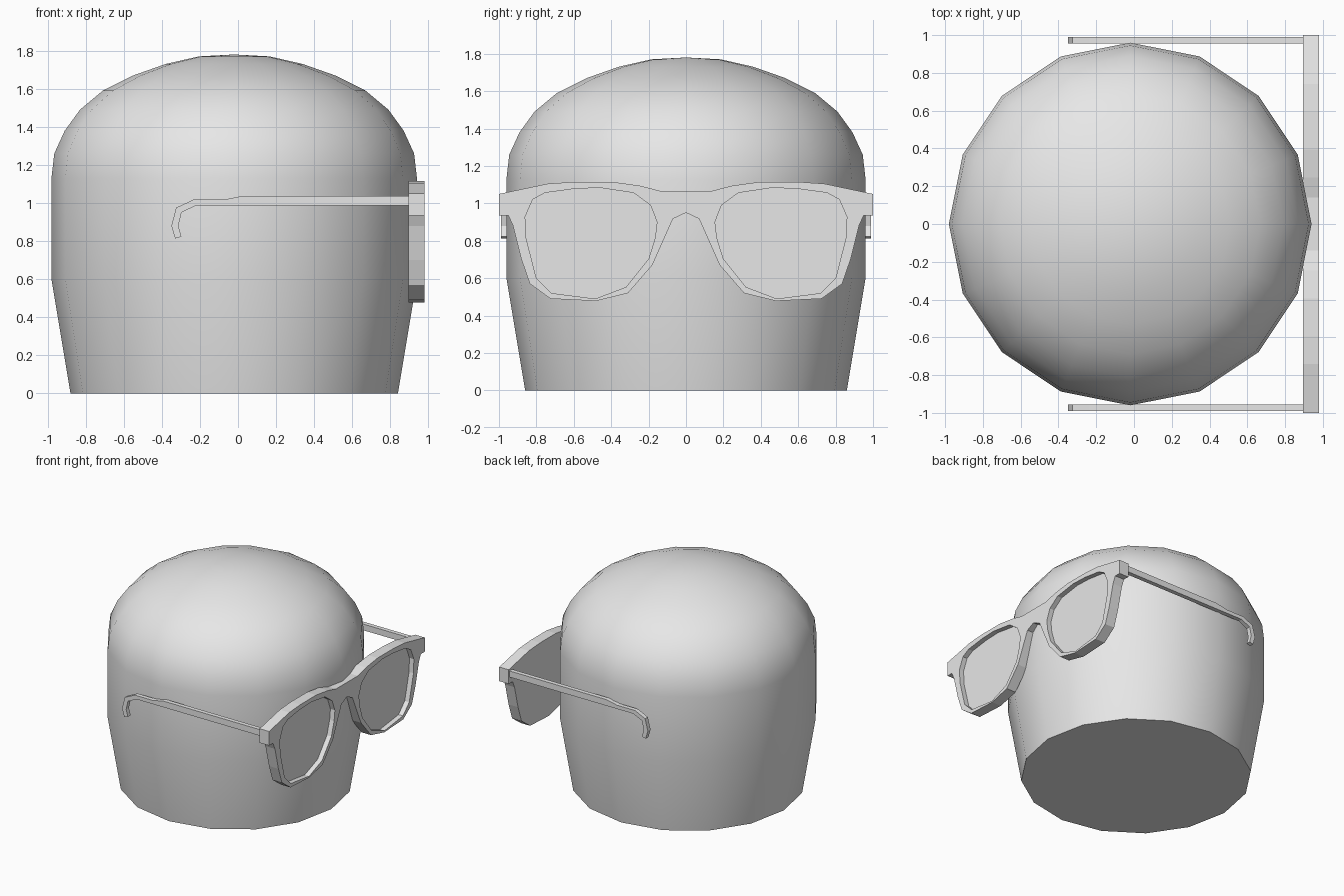
import bpy
import bmesh
import math

cube = bpy.data.objects.get("Cube")
if cube:
    bpy.data.objects.remove(cube, do_unlink=True)

grey = bpy.data.materials.new("plain grey")
grey.use_nodes = True
GREY = (0.8, 0.8, 0.8, 1)
grey.diffuse_color = GREY
grey.node_tree.nodes["Principled BSDF"].inputs["Base Color"].default_value = GREY


def add_object(name, bm):
    bmesh.ops.recalc_face_normals(bm, faces=bm.faces[:])
    mesh = bpy.data.meshes.new(name)
    bm.to_mesh(mesh)
    bm.free()
    mesh.materials.append(grey)
    obj = bpy.data.objects.new(name, mesh)
    bpy.context.collection.objects.link(obj)
    return obj


def prism(name, points, axis, start, end):
    """Extrude a closed outline along x (outline in y, z) or y (outline in x, z)."""
    bm = bmesh.new()
    place = (lambda p: (start, p[0], p[1])) if axis == "x" else (lambda p: (p[0], start, p[1]))
    face = bm.faces.new([bm.verts.new(place(p)) for p in points])
    grown = bmesh.ops.extrude_face_region(bm, geom=[face], use_keep_orig=True)
    moved = [g for g in grown["geom"] if isinstance(g, bmesh.types.BMVert)]
    depth = end - start
    bmesh.ops.translate(bm, verts=moved, vec=(depth, 0, 0) if axis == "x" else (0, depth, 0))
    return add_object(name, bm)


def activate(obj):
    bpy.ops.object.select_all(action="DESELECT")
    obj.select_set(True)
    bpy.context.view_layer.objects.active = obj


# Head: sixteen-sided dome, tapered below, with a closed flat base
SIDES = 16
CENTRE_X = -0.02
profile = [(0.86, 0), (0.96, 0.6), (0.96, 1.13), (0.945, 1.26), (0.89, 1.38),
           (0.81, 1.49), (0.69, 1.59), (0.53, 1.67), (0.36, 1.73), (0.185, 1.77)]
bm = bmesh.new()
rings = []
for radius, z in profile:
    angles = [2 * math.pi * i / SIDES for i in range(SIDES)]
    rings.append([bm.verts.new((CENTRE_X + radius * math.cos(a), radius * math.sin(a), z))
                  for a in angles])
pole = bm.verts.new((CENTRE_X, 0, 1.78))
bm.faces.new(rings[0])
for i in range(SIDES):
    j = (i + 1) % SIDES
    for low, high in zip(rings, rings[1:]):
        bm.faces.new((low[i], low[j], high[j], high[i]))
    bm.faces.new((rings[-1][i], rings[-1][j], pole))
head = add_object("head", bm)
activate(head)
bpy.ops.object.shade_smooth_by_angle(angle=math.radians(30))

# Glasses front: mirrored outline, thick plate
half = [(0, 1.067), (0.14, 1.067), (0.245, 1.094), (0.395, 1.115), (0.595, 1.115),
        (0.74, 1.105), (1, 1.05), (1, 0.935), (0.95, 0.935), (0.925, 0.88),
        (0.88, 0.7), (0.835, 0.57), (0.725, 0.49), (0.48, 0.478), (0.31, 0.52),
        (0.18, 0.67), (0.07, 0.917), (0, 0.95)]
outline = half + [(-y, z) for y, z in reversed(half[1:-1])]
frame = prism("glasses_frame", outline, "x", 0.895, 0.98)

# Lenses: shallow recesses cut into the plate
lens = [(0.86, 0.928), (0.82, 1.02), (0.755, 1.056), (0.595, 1.078), (0.46, 1.083),
        (0.28, 1.056), (0.19, 0.99), (0.155, 0.9), (0.165, 0.815), (0.2, 0.703),
        (0.32, 0.553), (0.485, 0.49), (0.72, 0.52), (0.8, 0.6), (0.855, 0.815)]
for side in (1, -1):
    cutter = prism("lens_cutter", [(side * y, z) for y, z in lens], "x", 0.94, 1.1)
    cutter.hide_render = True
    cut = frame.modifiers.new("lens recess", "BOOLEAN")
    cut.operation = "DIFFERENCE"
    cut.solver = "EXACT"
    cut.object = cutter
    activate(frame)
    bpy.ops.object.modifier_apply(modifier=cut.name)
    bpy.data.objects.remove(cutter, do_unlink=True)

# Temple arms with hooked ends
arm = [(0.895, 1.037), (0.025, 1.037), (-0.075, 1.017), (-0.235, 1.017), (-0.325, 0.975),
       (-0.35, 0.88), (-0.33, 0.813), (-0.297, 0.823), (-0.313, 0.88), (-0.297, 0.95),
       (-0.22, 0.987), (0.895, 0.987)]
for name, side in (("left_temple_arm", 1), ("right_temple_arm", -1)):
    prism(name, arm, "y", side * 0.955, side * 0.99)
